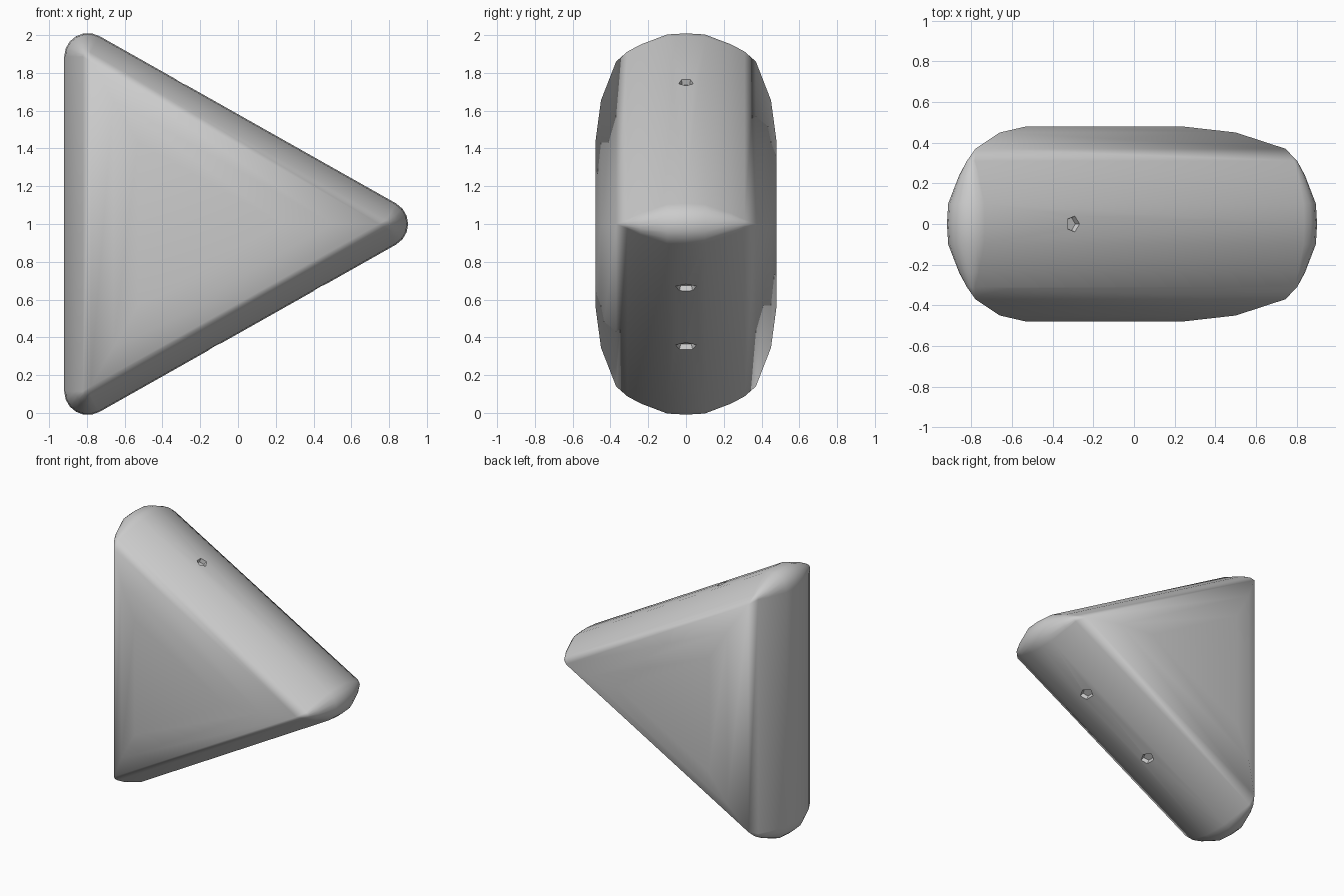
import bpy, bmesh
from math import radians, pi
from mathutils import Vector, Matrix

if "Cube" in bpy.data.objects:
    bpy.data.objects.remove(bpy.data.objects["Cube"])

# Sharp outline triangle in the x-z plane (counter-clockwise from the front)
TRI = [Vector((-0.92, -0.10)), Vector((1.03, 1.0)), Vector((-0.92, 2.10))]
R = 0.125            # corner radius at the seam
ARC = 6              # segments per rounded corner
# (distance from the seam in y, inset from the outline)
PROFILE = [(0, 0), (0.10, 0.006), (0.24, 0.06), (0.31, 0.098), (0.37, 0.14),
           (0.45, 0.26), (0.48, 0.39)]


def outward(i):
    e = (TRI[(i + 1) % 3] - TRI[i]).normalized()
    return Vector((e.y, -e.x))


def ring(y, inset):
    """Rounded triangle, inset from the outline."""
    pts = []
    for i in range(3):
        n0, n1 = outward(i - 1), outward(i)
        c = TRI[i] - (n0 + n1) / (1 + n0.dot(n1)) * max(inset, R)
        for k in range(ARC + 1):
            a = n0.angle_signed(n1) * k / ARC
            n = Matrix.Rotation(-a, 2) @ n0
            p = c + n * max(R - inset, 0)
            pts.append((p.x, y, p.y))
    return pts


# Puffy triangular body
levels = [(-y, d) for y, d in reversed(PROFILE)] + PROFILE[1:]
bm = bmesh.new()
rings = [[bm.verts.new(p) for p in ring(y, d)] for y, d in levels]
for a, b in zip(rings, rings[1:]):
    n = len(a)
    for i in range(n):
        bm.faces.new((a[i], a[(i + 1) % n], b[(i + 1) % n], b[i]))
bm.faces.new(rings[0])
bm.faces.new(rings[-1][::-1])
bmesh.ops.remove_doubles(bm, verts=bm.verts, dist=0.0005)
bmesh.ops.recalc_face_normals(bm, faces=bm.faces)
me = bpy.data.meshes.new("triangle_body")
bm.to_mesh(me)
bm.free()
body = bpy.data.objects.new("triangle_body", me)
bpy.context.collection.objects.link(body)


# Small pits in the slanted sides
def pit(edge, x, width, length):
    a, b = TRI[edge], TRI[(edge + 1) % 3]
    p = a.lerp(b, (x - a.x) / (b.x - a.x))
    n = outward(edge)
    normal = Vector((n.x, 0, n.y))
    side = Vector((0, 1, 0))
    along = side.cross(normal)
    if along.x < 0:
        along, side = -along, -side
    rot = Matrix((along, side, normal)).transposed().to_4x4()
    pos = Vector((p.x, 0, p.y)) + normal * 0.01
    bpy.ops.mesh.primitive_cone_add(vertices=5, radius1=0.6, radius2=1, depth=0.08)
    cutter = bpy.context.object
    cutter.name = "pit_cutter"
    cutter.data.transform(Matrix.Rotation(-pi / 2, 4, 'Z'))
    cutter.data.transform(Matrix.Translation(pos) @ rot
                          @ Matrix.Diagonal((length, width, 1, 1)))
    cutter.hide_render = True
    cutter.hide_set(True)
    mod = body.modifiers.new("pit", 'BOOLEAN')
    mod.operation = 'DIFFERENCE'
    mod.solver = 'EXACT'
    mod.object = cutter


pit(1, -0.30, 0.055, 0.05)
pit(0, 0.43, 0.08, 0.055)
pit(0, -0.12, 0.08, 0.055)

# Apply the pits, drop the cutters and shade smooth
bpy.context.view_layer.update()
dg = bpy.context.evaluated_depsgraph_get()
cut = bpy.data.meshes.new_from_object(body.evaluated_get(dg))
body.modifiers.clear()
body.data = cut
for ob in list(bpy.data.objects):
    if ob.name.startswith("pit_cutter"):
        bpy.data.objects.remove(ob)
bpy.context.view_layer.objects.active = body
body.select_set(True)
bpy.ops.object.shade_smooth_by_angle(angle=radians(50))
